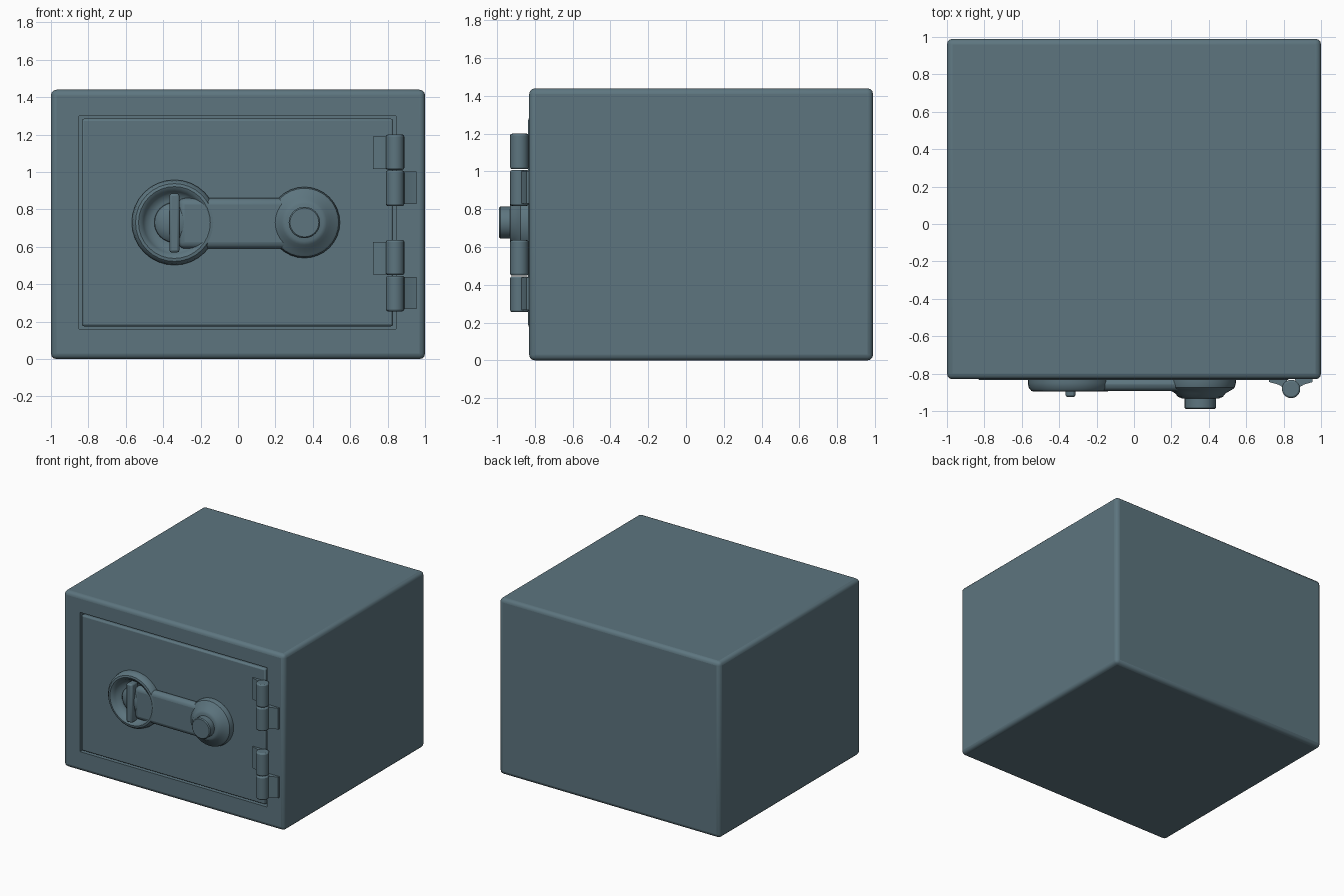
import bpy, bmesh, math
from mathutils import Matrix, Vector

if "Cube" in bpy.data.objects:
    bpy.data.objects.remove(bpy.data.objects["Cube"])

steel = bpy.data.materials.new("slate_steel")
steel.diffuse_color = (0.109, 0.178, 0.212, 1)
steel.use_nodes = True
steel.node_tree.nodes["Principled BSDF"].inputs["Base Color"].default_value = steel.diffuse_color
FRONT = -0.83


def finish(name, bm, bevel=0.0, segments=2):
    bmesh.ops.recalc_face_normals(bm, faces=bm.faces)
    mesh = bpy.data.meshes.new(name)
    bm.to_mesh(mesh)
    bm.free()
    mesh.materials.append(steel)
    ob = bpy.data.objects.new(name, mesh)
    bpy.context.collection.objects.link(ob)
    if bevel:
        mod = ob.modifiers.new("bevel", "BEVEL")
        mod.width, mod.segments = bevel, segments
        mod.limit_method, mod.angle_limit = "ANGLE", math.radians(40)
    bpy.ops.object.select_all(action="DESELECT")
    ob.select_set(True)
    bpy.context.view_layer.objects.active = ob
    bpy.ops.object.shade_smooth_by_angle(angle=math.radians(35))
    return ob


def box(name, x, y, z, bevel=0.0, segments=2):
    bm = bmesh.new()
    bmesh.ops.create_cube(bm, size=1)
    for v in bm.verts:
        for i, (lo, hi) in enumerate((x, y, z)):
            v.co[i] = lo if v.co[i] < 0 else hi
    return finish(name, bm, bevel, segments)


def lathe(name, profile, centre, steps=32):
    """Revolve (radius, y) points around a front-to-back axis."""
    bm = bmesh.new()
    pts = [bm.verts.new((r, y, 0)) for r, y in profile]
    edges = [bm.edges.new(p) for p in zip(pts, pts[1:])]
    bmesh.ops.spin(bm, geom=pts + edges, axis=(0, 1, 0), cent=(0, 0, 0),
                   angle=math.tau, steps=steps)
    bmesh.ops.remove_doubles(bm, verts=bm.verts, dist=0.0005)
    bmesh.ops.translate(bm, verts=bm.verts, vec=(centre[0], 0, centre[1]))
    return finish(name, bm)


def barrel(name, x, y, z0, z1, radius):
    bm = bmesh.new()
    bmesh.ops.create_cone(bm, cap_ends=True, segments=20, radius1=radius, radius2=radius,
                          depth=z1 - z0, matrix=Matrix.Translation((x, y, (z0 + z1) / 2)))
    return finish(name, bm, 0.01, 2)


def prism(name, profile, z0, z1):
    """Extrude an (x, y) outline upwards."""
    bm = bmesh.new()
    face = bm.faces.new([bm.verts.new((x, y, z0)) for x, y in profile])
    new = bmesh.ops.extrude_face_region(bm, geom=[face])["geom"]
    bmesh.ops.translate(bm, vec=Vector((0, 0, z1 - z0)),
                        verts=[g for g in new if isinstance(g, bmesh.types.BMVert)])
    return finish(name, bm)


# Cabinet with a shallow door opening
cabinet = box("cabinet", (-1, 1), (FRONT, 0.99), (0, 1.44), 0.03, 3)
opening = box("opening_cutter", (-0.85, 0.845), (FRONT - 0.1, FRONT + 0.04), (0.16, 1.30))
opening.hide_render = True
opening.hide_set(True)
cut = cabinet.modifiers.new("opening", "BOOLEAN")
cut.operation, cut.object, cut.solver = "DIFFERENCE", opening, "EXACT"

# Door panel
box("door", (-0.835, 0.83), (FRONT - 0.005, FRONT + 0.05), (0.175, 1.285), 0.012, 2)

# Lock plate joining the two dials
box("lock_plate", (-0.32, 0.34), (-0.893, FRONT + 0.01), (0.59, 0.86), 0.035, 3)

# Handle cup with domed boss and grip
left, right = (-0.34, 0.73), (0.355, 0.73)
lathe("handle_cup", [(0.228, -0.825), (0.228, -0.85), (0.222, -0.878), (0.208, -0.893),
                     (0.192, -0.896), (0.176, -0.888), (0.165, -0.87), (0.15, -0.852),
                     (0.12, -0.842), (0, -0.842)], left)
lathe("handle_boss", [(0.108, -0.84), (0.106, -0.862), (0.09, -0.878), (0.06, -0.89),
                      (0.03, -0.896), (0, -0.898)], left)
box("handle_grip", (-0.367, -0.313), (-0.925, -0.845), (0.57, 0.885), 0.012, 2)

# Combination dial and its knob
lathe("dial", [(0.19, -0.825), (0.19, -0.85), (0.183, -0.875), (0.172, -0.884),
               (0.135, -0.905), (0.12, -0.924), (0.1, -0.932), (0, -0.932)], right)
lathe("dial_knob", [(0.084, -0.925), (0.084, -0.983), (0.077, -0.99), (0, -0.99)], right)

# Two hinges: barrels and tapered leaves, one leaf on the door, one on the frame
for label, z in (("upper", 1.01), ("lower", 0.447)):
    barrel(label + "_hinge_door_barrel", 0.84, -0.882, z + 0.002, z + 0.19, 0.049)
    barrel(label + "_hinge_frame_barrel", 0.84, -0.882, z - 0.192, z - 0.002, 0.049)
    for part, s, reach, z0, z1 in (("door", -1, 0.118, z + 0.005, z + 0.18),
                                   ("frame", 1, 0.115, z - 0.18, z - 0.008)):
        outline = [(0.84 + s * d, y) for d, y in ((reach, -0.825), (reach, -0.845),
                                                  (0.07, -0.858), (0.03, -0.88), (0.02, -0.825))]
        prism(f"{label}_hinge_{part}_leaf", outline, z0, z1)
